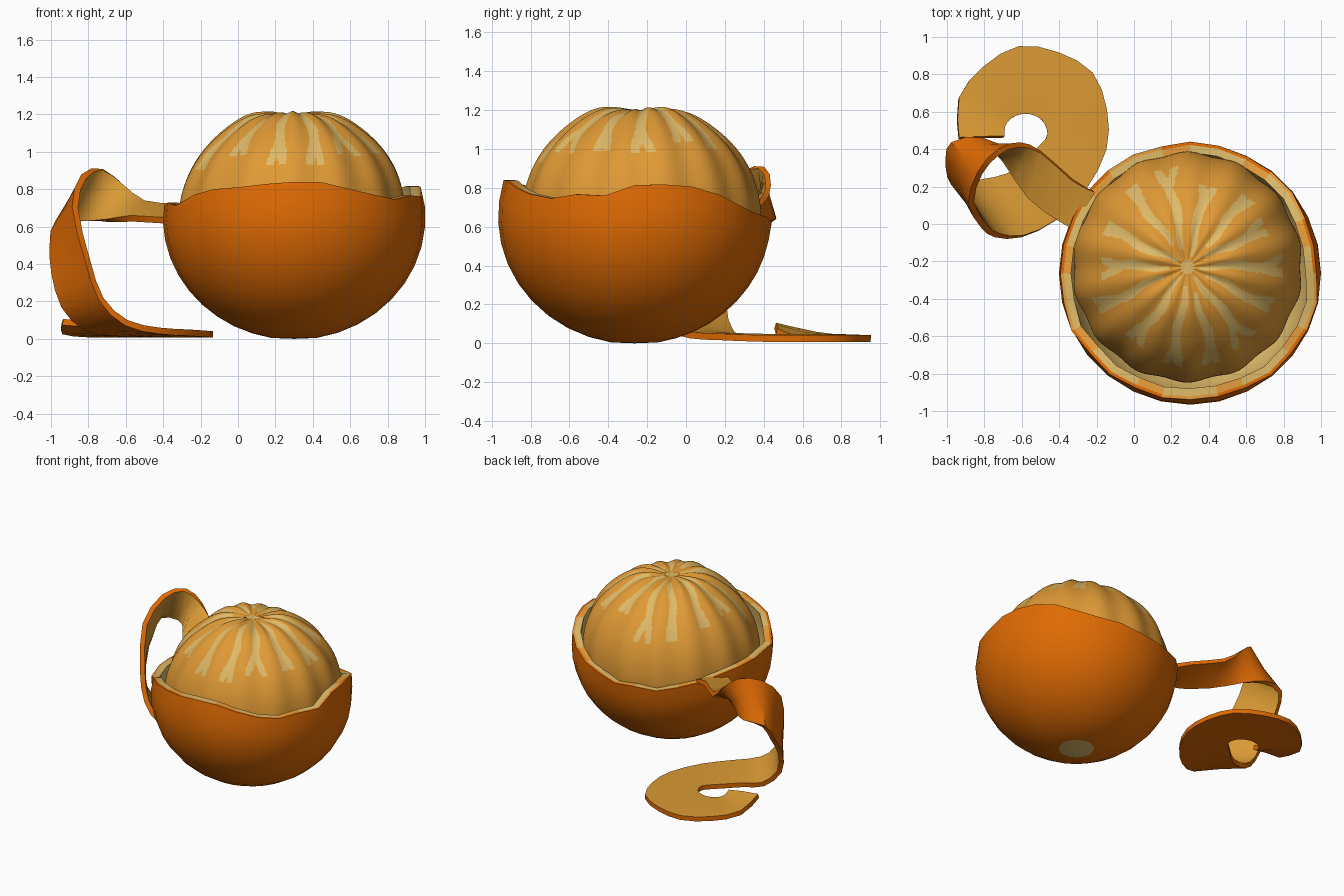
import bpy, math, random
from mathutils import Vector

if "Cube" in bpy.data.objects:
    bpy.data.objects.remove(bpy.data.objects["Cube"])

random.seed(4)


def material(name, rgb):
    m = bpy.data.materials.new(name)
    m.diffuse_color = (*rgb, 1)
    m.use_nodes = True
    m.node_tree.nodes["Principled BSDF"].inputs["Base Color"].default_value = m.diffuse_color
    return m


PEEL = material("orange_peel", (0.74, 0.145, 0.001))
FLESH = material("fruit_flesh", (0.74, 0.32, 0.036))
INNER = material("peel_lining", (0.70, 0.32, 0.034))
PITH = material("pale_pith", (0.74, 0.49, 0.14))
RIM = material("torn_edge", (0.80, 0.34, 0.045))


def build(name, verts, faces, index, mats, angle=40):
    me = bpy.data.meshes.new(name)
    me.from_pydata([tuple(v) for v in verts], [], faces)
    for m in mats:
        me.materials.append(m)
    for p, i in zip(me.polygons, index):
        p.material_index = i
    ob = bpy.data.objects.new(name, me)
    bpy.context.collection.objects.link(ob)
    bpy.ops.object.select_all(action='DESELECT')
    bpy.context.view_layer.objects.active = ob
    ob.select_set(True)
    bpy.ops.object.shade_smooth_by_angle(angle=math.radians(angle))
    return ob


def ring_faces(rows, n):
    """Quads joining stacked closed rings of n points."""
    return [(r * n + i, r * n + (i + 1) % n, (r + 1) * n + (i + 1) % n, (r + 1) * n + i)
            for r in range(rows - 1) for i in range(n)]


# --- Peel cup: bowl with a torn, wavy rim (angle in degrees, rim height) ---
RIM_Z = [(0, .82), (18, .83), (40, .77), (60, .68), (90, .61), (120, .62), (140, .67),
         (160, .72), (185, .73), (205, .70), (220, .77), (250, .83), (280, .84),
         (300, .78), (315, .745), (330, .77), (346, .75), (360, .82)]


def rim_height(deg):
    for (a, za), (b, zb) in zip(RIM_Z, RIM_Z[1:]):
        if a <= deg <= b:
            return za + (zb - za) * (deg - a) / (b - a)


CX, CY, CZ = .30, -.265, .65
N = 28
LEVELS = 10
jitter = [random.uniform(-.012, .012) for _ in range(N)]


def cup_ring(t, rx, rz):
    ring = []
    for i in range(N):
        a = 2 * math.pi * i / N
        top = math.asin((rim_height(360 * i / N) + jitter[i] - CZ) / rz)
        low = -math.radians(80)
        phi = low + (top - low) * t
        z = CZ + rz * math.sin(phi)
        r = rx * math.cos(phi)
        if t > .9:                               # torn edge wanders in and out
            r += jitter[(i * 5) % N] * .6
        ring.append((CX + r * math.cos(a), CY + r * math.sin(a), z))
    return ring


verts = []
for k in range(LEVELS + 1):
    verts += cup_ring(k / LEVELS, .702, .655)
verts += cup_ring(1, .685, .65)                  # orange lip
for k in range(LEVELS, -1, -1):
    verts += cup_ring(k / LEVELS, .645, .605)
rows = 2 * LEVELS + 3
faces = ring_faces(rows, N)
index = []
for k, f in enumerate(faces):
    r = k // N
    if r < LEVELS:
        index.append(0)
    elif r == LEVELS:
        index.append(0 if (k // 2) % 3 else 1)
    else:
        index.append(1 if (r == LEVELS + 1 and k % 3 == 0) else 2)
verts.append((CX, CY, 0))                        # base scar
faces += [((i + 1) % N, i, len(verts) - 1) for i in range(N)]
index += [2] * N
faces.append(tuple(range((rows - 1) * N, rows * N)))
index.append(2)
build("peel_cup", verts, faces, index, [PEEL, RIM, PITH])

# --- Flesh: softly lobed ball with forked pith streaks ---
SEGS, SUB, ROWS = 14, 24, 72
cols = SEGS * SUB
lengths = [random.uniform(.44, .56) for _ in range(SEGS)]
forks = [random.uniform(.3, .65) for _ in range(SEGS)]
swing = [random.uniform(-.02, .02) for _ in range(SEGS)]


def flesh_point(u, phi):
    lobe = .5 - .5 * math.cos(u * SEGS)          # 0 in groove, 1 on crest
    c, s = max(math.cos(phi), 0) ** .93, math.sin(phi)
    s = math.copysign(abs(s) ** .93, s)
    r = .618 * c * (1 - .025 * (1 - lobe))
    z = .62 + (.60 if s > 0 else .54) * s
    if s > 0:
        z -= .014 * (1 - lobe) * s * min(1, r / .2) + .022 * math.exp(-(r / .12) ** 2)
        z += .015 * math.exp(-((r - .25) / .12) ** 2)
        # uneven crown
        z += .010 * s * math.sin(3 * u) * min(1, r / .2)
    else:
        r *= 1 + .06 * s
    x = .285 + .025 * max(s, 0) * c
    return (x + r * math.cos(u), -.23 + r * math.sin(u), z)


def is_streak(u, rho):
    if rho < .036:
        return True
    s = round(u * SEGS / (2 * math.pi))
    d = (u - s * 2 * math.pi / SEGS) * rho       # sideways distance
    s %= SEGS
    d += .010 * math.sin(rho * 20 + s * 2) + swing[s]* min(1, rho / .3)
    end = lengths[s]
    start = .07 + .035 * (s % 3)
    split = end - .11
    if rho < start or rho > end:
        return False
    if rho < split:
        return abs(d) < .010 + .016 * math.sin(math.pi * .6 * (rho - start) / (split - start))
    spread = forks[s] * (rho - split)
    return spread - .034 < abs(d) < spread + .018 * (end - rho) / .11 + .008


verts, faces, index = [], [], []
phis = [math.radians(-89 + 178 * (k / ROWS) ** .75) for k in range(ROWS + 1)]
for phi in phis:
    verts += [flesh_point(2 * math.pi * i / cols, phi) for i in range(cols)]
faces = ring_faces(ROWS + 1, cols)
for k, f in enumerate(faces):
    r, i = divmod(k, cols)
    mid = (phis[r] + phis[r + 1]) / 2
    rho = .618 * math.cos(mid) ** .93
    index.append(1 if mid > 0 and is_streak(2 * math.pi * (i + .5) / cols, rho) else 0)
faces.append(tuple(reversed(range(cols))))
index.append(0)
faces.append(tuple(range(ROWS * cols, (ROWS + 1) * cols)))
index.append(1)
build("peeled_fruit", verts, faces, index, [FLESH, PITH], 60)

# --- Peel ribbon: pairs of edge points, twisting off the rim down to the floor ---
PAIRS = [((-.32, -.03, .67), (-.21, .17, .68)), ((-.41, .02, .65), (-.33, .23, .72)),
         ((-.57, .14, .66), (-.50, .38, .74)), ((-.70, .33, .64), (-.62, .41, .83)),
         ((-.81, .43, .63), (-.72, .37, .90)), ((-.95, .43, .61), (-.81, .27, .86)),
         ((-.975, .37, .50), (-.855, .12, .70)), ((-.97, .27, .35), (-.79, .00, .42)),
         ((-.92, .21, .18), (-.72, -.05, .22)), ((-.81, .24, .075), (-.59, -.06, .10)),
         ((-.68, .27, .05), (-.42, .02, .06)), ((-.57, .36, .045), (-.26, .18, .05))]
for k in range(8):                               # flat coil on the floor
    a = math.radians(-20 + 211 * k / 7)
    lift = .016 * max(0, k - 5) ** 2
    R = .41 + .008 * (-1) ** k
    PAIRS.append(((-.58 + .115 * math.cos(a), .49 + .10 * math.sin(a), .045 + lift / 2),
                  (-.54 + R * math.cos(a), .54 + R * math.sin(a), .042 + lift)))


def catmull(pts, steps):
    pts = [Vector(p) for p in pts]
    out = []
    for i in range(len(pts) - 1):
        p0, p1, p2, p3 = pts[max(i - 1, 0)], pts[i], pts[i + 1], pts[min(i + 2, len(pts) - 1)]
        for s in range(steps):
            t = s / steps
            out.append(.5 * (2 * p1 + (p2 - p0) * t + (2 * p0 - 5 * p1 + 4 * p2 - p3) * t * t
                             + (3 * p1 - p0 - 3 * p2 + p3) * t ** 3))
    return out + [pts[-1]]


left = catmull([p[0] for p in PAIRS], 2)
right = catmull([p[1] for p in PAIRS], 2)
n = len(left)
verts, faces, index = [], [], []
for i in range(n):
    a, b = max(i - 1, 0), min(i + 1, n - 1)
    travel = left[b] + right[b] - left[a] - right[a]
    out = -(right[i] - left[i]).cross(travel).normalized() * .034
    mid = (left[i] + right[i]) / 2 - out * .15
    for v in (left[i], mid, right[i], right[i] + out, mid + out, left[i] + out):
        verts.append((v.x, v.y, max(v.z, .003)))
for k, f in enumerate(ring_faces(n, 6)):
    faces.append(f)
    index.append(1 if k % 6 < 2 else 0)
faces += [tuple(reversed(range(6))), tuple(range((n - 1) * 6, n * 6))]
index += [0, 0]
build("peel_ribbon", verts, faces, index, [PEEL, INNER])
